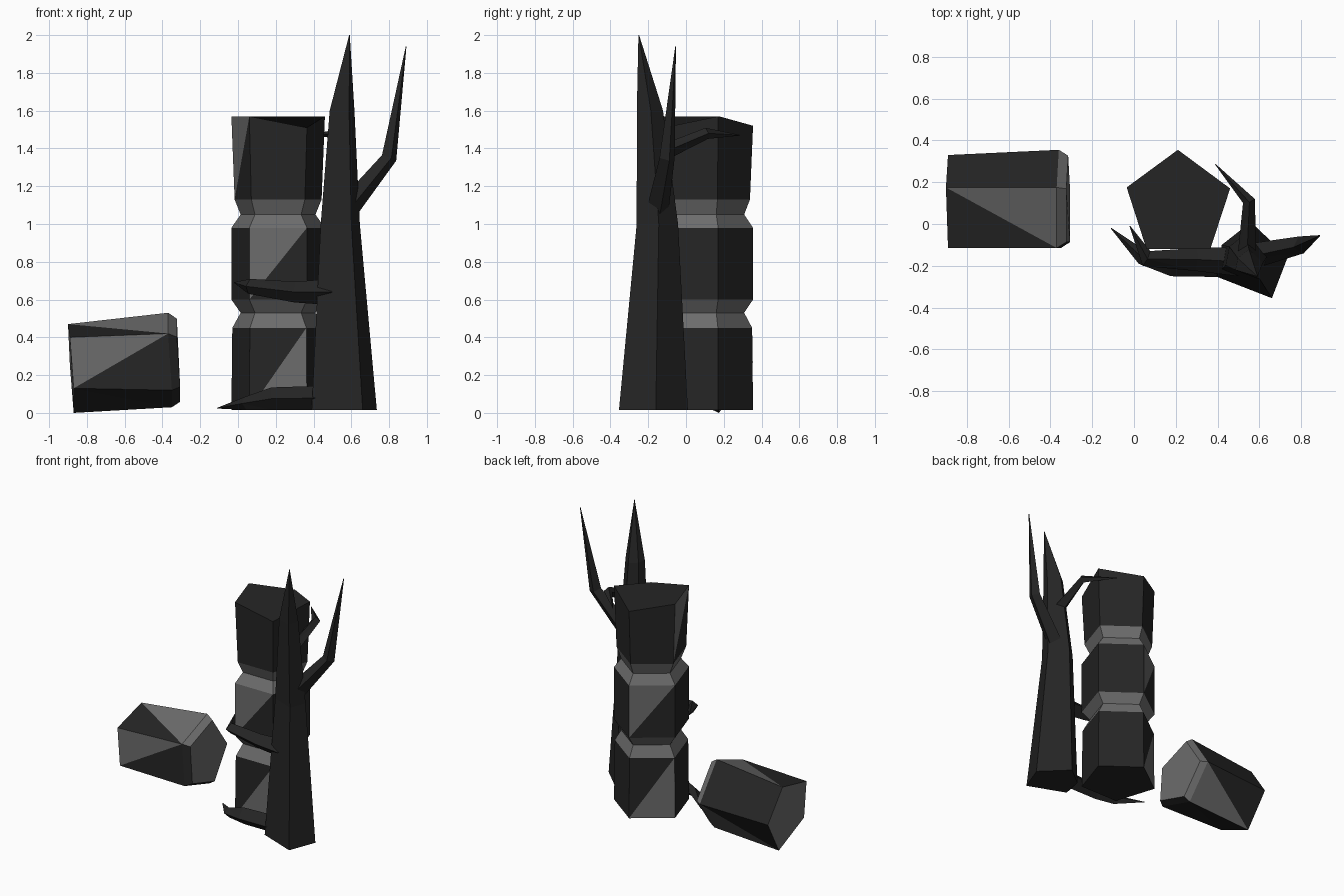
import bpy
import bmesh
import math
from mathutils import Vector

default_cube = bpy.data.objects.get("Cube")
if default_cube:
    bpy.data.objects.remove(default_cube, do_unlink=True)


def make_material(name, colour):
    material = bpy.data.materials.new(name)
    material.use_nodes = True
    material.diffuse_color = colour
    shader = material.node_tree.nodes["Principled BSDF"]
    shader.inputs["Base Color"].default_value = colour
    return material


dark_stone = make_material("dark stone", (0.019, 0.019, 0.019, 1))
grey_stone = make_material("grey stone", (0.15, 0.15, 0.15, 1))
charred_wood = make_material("charred wood", (0.018, 0.018, 0.018, 1))


def loft(name, rings, materials, is_grey=None, flipped=(), grey_caps=False):
    """Skin rings of points with triangles. Band, side and half pick the colour."""
    bm = bmesh.new()
    loops = [[bm.verts.new(point) for point in ring] for ring in rings]
    count = len(loops[0])
    for band, (low, high) in enumerate(zip(loops, loops[1:])):
        for side in range(count):
            after = (side + 1) % count
            a, b, c, d = low[side], low[after], high[after], high[side]
            halves = ((a, b, c), (a, c, d))
            if (band, side) in flipped:
                halves = ((a, b, d), (b, c, d))
            for half, corners in enumerate(halves):
                face = bm.faces.new(corners)
                if is_grey and is_grey(band, side, half):
                    face.material_index = 1
    for cap in (loops[0], loops[-1]):
        face = bm.faces.new(cap)
        face.material_index = int(grey_caps)
    bmesh.ops.recalc_face_normals(bm, faces=bm.faces[:])
    mesh = bpy.data.meshes.new(name)
    bm.to_mesh(mesh)
    bm.free()
    for material in materials:
        mesh.materials.append(material)
    obj = bpy.data.objects.new(name, mesh)
    bpy.context.collection.objects.link(obj)
    return obj


def scaled(points, centre, factor):
    return [centre + (Vector(point) - centre) * factor for point in points]


def branch(name, path, radii, sides=4):
    """Tapering angular limb along a path."""
    path = [Vector(point) for point in path]
    rings = []
    for i, (point, radius) in enumerate(zip(path, radii)):
        along = path[min(i + 1, len(path) - 1)] - path[max(i - 1, 0)]
        turn = along.to_track_quat("Z", "Y")
        ring = []
        for k in range(sides):
            angle = math.tau * k / sides
            offset = Vector((math.cos(angle), math.sin(angle), 0)) * radius
            ring.append(point + turn @ offset)
        rings.append(ring)
    return loft(name, rings, [charred_wood])


# Standing pillar: three five-sided blocks with pinched joints
pentagon = [(0.21, 0.355), (-0.035, 0.175), (0.06, -0.12), (0.365, -0.12), (0.46, 0.17)]
middle = Vector((0.21, 0.12))
profile = [(0.015, 1), (0.45, 0.98), (0.53, 0.8), (0.6, 1),
           (0.98, 1), (1.05, 0.8), (1.13, 0.93), (1.57, 1)]
pillar_rings = [[(p.x, p.y, z) for p in scaled(pentagon, middle, size)]
                for z, size in profile]
chipped = {0: 0.05, 3: 0.06}
pillar_rings[-1] = [(x, y, z - chipped.get(i, 0))
                    for i, (x, y, z) in enumerate(pillar_rings[-1])]
joints = {1, 2, 4, 5}
worn_pillar = {(0, 0, 0), (0, 2, 0), (3, 0, 1), (3, 2, 1), (6, 1, 1)}
loft("stone_pillar", pillar_rings, [dark_stone, grey_stone],
     lambda band, side, half: band in joints or (band, side, half) in worn_pillar)

# Fallen block lying on its side, with one bevelled end
left_end = [(-0.89, 0.33, 0.25), (-0.9, 0.175, 0.47), (-0.89, -0.115, 0.4),
            (-0.87, -0.115, 0.13), (-0.87, 0.175, 0)]
right_end = [(-0.36, 0.355, 0.27), (-0.37, 0.175, 0.53), (-0.37, -0.115, 0.42),
             (-0.35, -0.115, 0.12), (-0.35, 0.175, 0.03)]
bevel = [p + Vector((0.045, 0, 0))
         for p in scaled(right_end, Vector((-0.36, 0.12, 0.27)), 0.88)]
worn_block = {(0, 1, 1), (0, 2, 0), (0, 4, 1)}
loft("fallen_block", [left_end, right_end, bevel], [dark_stone, grey_stone],
     lambda band, side, half: (band == 1 and side not in (2, 3))
     or (band, side, half) in worn_block,
     flipped={(0, 2)}, grey_caps=True)

# Dead tree trunk tapering to a spike
foot = [(0.39, -0.25), (0.66, -0.355), (0.735, -0.16), (0.56, 0.01), (0.42, -0.1)]
foot_middle = Vector((0.56, -0.17))
trunk_steps = [(0.015, 1, 0, 0), (1, 0.6, -0.02, 0.02),
               (1.6, 0.38, -0.01, -0.02), (2, 0.01, 0.03, -0.08)]
trunk_rings = [[(p.x + dx, p.y + dy, z) for p in scaled(foot, foot_middle, size)]
               for z, size, dx, dy in trunk_steps]
loft("tree_trunk", trunk_rings, [charred_wood])

# Limbs and root
branch("upright_branch",
       [(0.58, -0.15, 1.08), (0.8, -0.1, 1.35), (0.89, -0.055, 1.94)],
       [0.06, 0.042, 0.002])
branch("rear_branch",
       [(0.54, -0.16, 1.36), (0.55, 0.11, 1.48), (0.39, 0.285, 1.47)],
       [0.045, 0.03, 0.002])
branch("middle_branch",
       [(0.5, -0.18, 0.64), (0.3, -0.17, 0.64), (0.06, -0.165, 0.67), (-0.02, -0.01, 0.69)],
       [0.07, 0.055, 0.04, 0.002])
branch("ground_root",
       [(0.5, -0.19, 0.08), (0.18, -0.19, 0.075), (0.04, -0.16, 0.05), (-0.11, -0.02, 0.025)],
       [0.065, 0.06, 0.035, 0.002])
